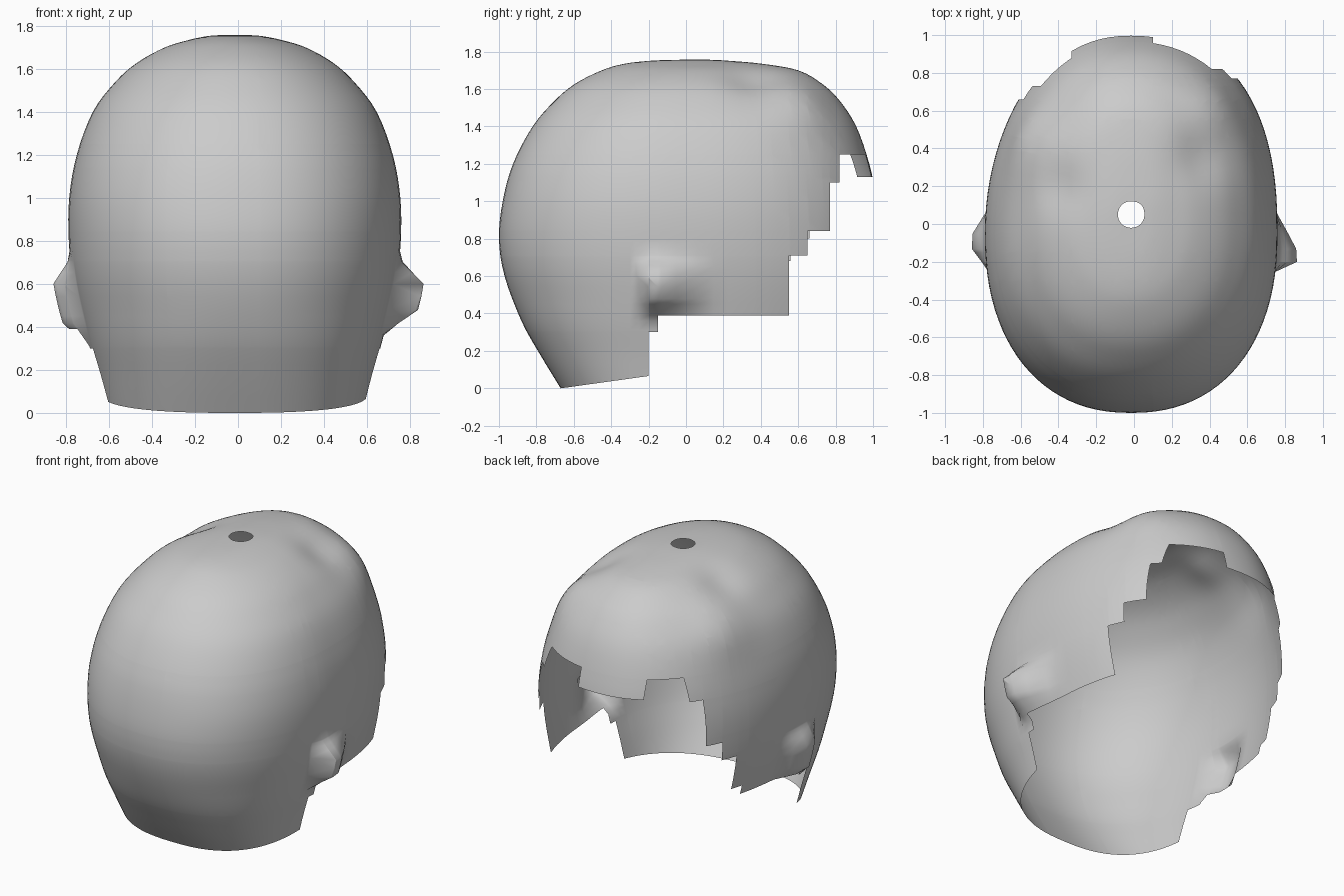
import bpy, bmesh, math
from mathutils import Vector

if "Cube" in bpy.data.objects:
    bpy.data.objects.remove(bpy.data.objects["Cube"], do_unlink=True)

COLUMNS, STEPS = 96, 4
CENTRE_X = -0.015

# Horizontal sections: height, half width, front y, rear y, y of widest point
SECTIONS = [
    (0.0, 0.60, -0.67, 0.95, -0.05),
    (0.18, 0.645, -0.78, 1.0, -0.05),
    (0.36, 0.695, -0.88, 1.04, -0.05),
    (0.6, 0.75, -0.97, 1.05, -0.05),
    (0.8, 0.772, -1.0, 1.04, -0.05),
    (1.0, 0.77, -0.98, 1.02, -0.05),
    (1.2, 0.735, -0.925, 0.98, -0.05),
    (1.4, 0.66, -0.82, 0.91, -0.04),
    (1.54, 0.555, -0.70, 0.82, -0.02),
    (1.63, 0.455, -0.59, 0.725, 0.0),
    (1.70, 0.33, -0.45, 0.60, 0.02),
    (1.735, 0.215, -0.33, 0.41, 0.03),
    (1.752, 0.13, -0.18, 0.22, 0.04),
    (1.757, 0.07, -0.02, 0.12, 0.05),
]

# Soft lumps and dents: centre, radius, height
LUMPS = [
    ((-0.54, 0.42, 1.47), 0.20, 0.04),
    ((0.42, 0.60, 1.52), 0.17, 0.03),
    ((-0.38, 0.20, 1.64), 0.14, -0.03),
    ((0.33, 0.36, 1.62), 0.16, -0.04),
]

# Stepped lower edge on each side: rear limit in y, then height of the edge
STEPS_RIGHT = ((-0.2, 0.0), (-0.15, 0.30), (0.55, 0.39), (0.65, 0.71), (0.77, 0.84), (0.82, 1.10))
STEPS_LEFT = ((-0.3, 0.0), (-0.2, 0.30), (0.38, 0.39), (0.46, 0.45), (0.56, 0.68),
              (0.66, 0.80), (0.73, 1.10))
FRINGE_LEFT, FRINGE_RIGHT = -0.33, 0.10
FRINGE_LOW, FRINGE_HIGH = 1.13, 1.25


def smooth_rows(rows, steps):
    """Catmull-Rom interpolation through the section rows."""
    out = []
    last = len(rows) - 1
    for i in range(last):
        a, b, c, d = (rows[max(0, min(last, i + k))] for k in (-1, 0, 1, 2))
        for s in range(steps):
            t = s / steps
            out.append([
                0.5 * (2 * q + (r - p) * t + (2 * p - 5 * q + 4 * r - w) * t * t
                       + (3 * q - p - 3 * r + w) * t ** 3)
                for p, q, r, w in zip(a, b, c, d)])
    out.append(list(rows[-1]))
    return out


def ramp(v, low, top_low, top_high, high):
    """Trapezoid: zero outside low..high, one on the plateau."""
    return max(0.0, min(1.0, (v - low) / (top_low - low), (high - v) / (high - top_high)))


def ear_bulge(x, y, z):
    """Sideways offset of the ear on either side."""
    if x > 0:
        return 0.135 * ramp(y, -0.25, -0.20, -0.15, 0.10) * ramp(z, 0.37, 0.48, 0.60, 0.72)
    return -0.095 * ramp(y, -0.25, -0.15, -0.06, 0.10) * ramp(z, 0.31, 0.42, 0.60, 0.72)


def shell_point(section, angle):
    z, width, front, rear, mid = section
    c, s = math.cos(angle), math.sin(angle)
    if s > 0:
        power, reach = 2.2 + 0.18 * c, rear - mid
    else:
        # The front is squarer low down and rounder towards the crown
        power = 2.25 + 0.25 * max(0.0, 1 - z / 0.5) - 0.25 * max(0.0, z - 1.0)
        reach = mid - front
    x = math.copysign(abs(c) ** (2 / power), c) * width
    y = mid + math.copysign(abs(s) ** (2 / power), s) * reach
    p = Vector((x + CENTRE_X, y, z))
    outward = (p - Vector((0, 0, 0.9))).normalized()
    for centre, radius, height in LUMPS:
        p += outward * height * math.exp(-((p - Vector(centre)).length / radius) ** 2)
    if abs(c) > 0.5:
        p.x += ear_bulge(c, y, z)
    return p


def rim_height(x, y):
    """Height of the lower edge at a point in plan."""
    for limit, height in (STEPS_RIGHT if x > 0 else STEPS_LEFT):
        if y < limit:
            return height
    return FRINGE_LOW if FRINGE_LEFT < x < FRINGE_RIGHT else FRINGE_HIGH


# Shell, open at the crown and below
bm = bmesh.new()
rings = [[bm.verts.new(shell_point(sec, 2 * math.pi * j / COLUMNS)) for j in range(COLUMNS)]
         for sec in smooth_rows(SECTIONS, STEPS)]
for lower, upper in zip(rings, rings[1:]):
    for j in range(COLUMNS):
        k = (j + 1) % COLUMNS
        bm.faces.new((lower[j], lower[k], upper[k], upper[j]))


def cut(point, normal, remove=False):
    bmesh.ops.bisect_plane(bm, geom=bm.verts[:] + bm.edges[:] + bm.faces[:], dist=1e-5,
                           plane_co=point, plane_no=normal, clear_inner=remove)


# Cut lines for the stepped edge, then drop the faces below it
for y in sorted({limit for limit, height in STEPS_RIGHT + STEPS_LEFT}):
    cut((0, y, 0), (0, 1, 0))
for z in sorted({height for limit, height in STEPS_RIGHT + STEPS_LEFT if height > 0}
                | {FRINGE_LOW, FRINGE_HIGH}):
    cut((0, 0, z), (0, 0, 1))
for x in (FRINGE_LEFT, FRINGE_RIGHT):
    cut((x, 0, 0), (1, 0, 0))
cut((0, -0.67, 0), (0, -0.14, 1), remove=True)
doomed = []
for f in bm.faces:
    c = f.calc_center_median()
    if c.z < rim_height(c.x, c.y):
        doomed.append(f)
bmesh.ops.delete(bm, geom=doomed, context='FACES')
for f in bm.faces:
    f.smooth = True

mesh = bpy.data.meshes.new("head_shell")
bm.to_mesh(mesh)
bm.free()
shell = bpy.data.objects.new("head_shell", mesh)
bpy.context.collection.objects.link(shell)

# Plain grey material
grey = bpy.data.materials.new("plain_grey")
grey.use_nodes = True
colour = (0.6, 0.6, 0.6, 1.0)
grey.diffuse_color = colour
grey.node_tree.nodes["Principled BSDF"].inputs["Base Color"].default_value = colour
mesh.materials.append(grey)
